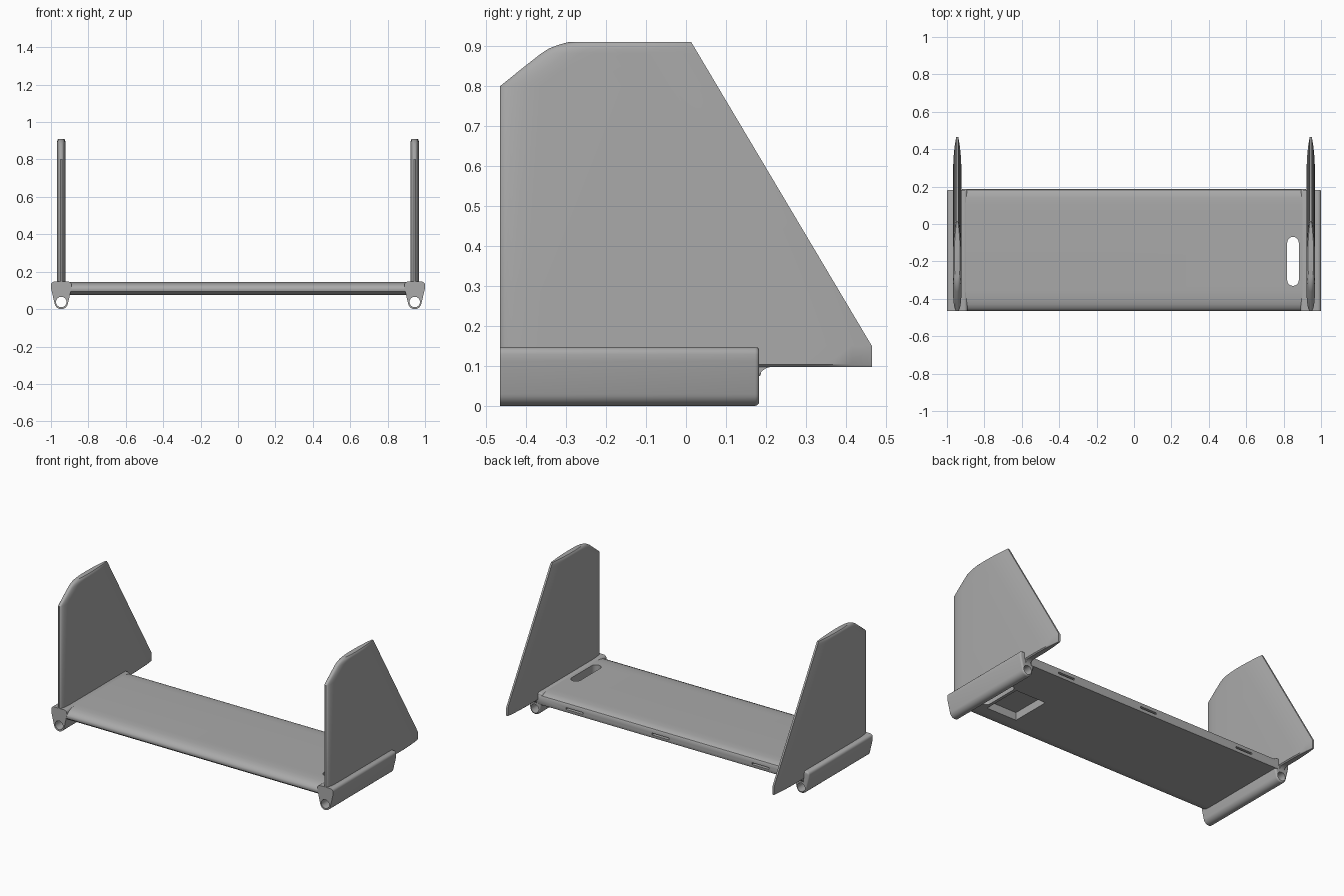
import bpy, bmesh, math
from mathutils import Vector

if "Cube" in bpy.data.objects:
    bpy.data.objects.remove(bpy.data.objects["Cube"])

grey = bpy.data.materials.new("plain grey")
grey.diffuse_color = (0.4, 0.4, 0.4, 1)
grey.use_nodes = True
grey.node_tree.nodes["Principled BSDF"].inputs["Base Color"].default_value = grey.diffuse_color


def loft(name, rings, rear_bevel=0):
    """Skin a list of equal-length rings and cap both ends."""
    bm = bmesh.new()
    vs = [[bm.verts.new(p) for p in r] for r in rings]
    n = len(rings[0])
    for a, b in zip(vs, vs[1:]):
        for i in range(n):
            bm.faces.new((a[i], a[(i + 1) % n], b[(i + 1) % n], b[i]))
    bm.faces.new(vs[0])
    last = bm.faces.new(vs[-1])
    bmesh.ops.recalc_face_normals(bm, faces=bm.faces)
    if rear_bevel:
        bmesh.ops.bevel(bm, geom=list(last.edges), offset=rear_bevel,
                        segments=3, profile=0.5, affect='EDGES')
    me = bpy.data.meshes.new(name)
    bm.to_mesh(me)
    bm.free()
    me.materials.append(grey)
    ob = bpy.data.objects.new(name, me)
    bpy.context.collection.objects.link(ob)
    return ob


def prism(name, outline, axis, a, b, rear_bevel=0):
    """Extrude a 2D outline along x, y or z."""
    def put(p, t):
        q = list(p)
        q.insert(axis, t)
        return Vector(q)
    return loft(name, [[put(p, t) for p in outline] for t in (a, b)], rear_bevel)


def arc(cx, cy, r, a0, a1, n):
    return [(cx + r * math.cos(math.radians(a0 + (a1 - a0) * i / n)),
             cy + r * math.sin(math.radians(a0 + (a1 - a0) * i / n))) for i in range(n + 1)]


def rect(x0, y0, x1, y1):
    return [(x0, y0), (x1, y0), (x1, y1), (x0, y1)]


def activate(ob):
    bpy.ops.object.select_all(action='DESELECT')
    ob.select_set(True)
    bpy.context.view_layer.objects.active = ob


def cut(ob, cutter):
    m = ob.modifiers.new("cut", 'BOOLEAN')
    m.operation, m.solver, m.object = 'DIFFERENCE', 'EXACT', cutter
    activate(ob)
    bpy.ops.object.modifier_apply(modifier=m.name)
    bpy.data.objects.remove(cutter)


def smooth(ob):
    activate(ob)
    bpy.ops.object.shade_smooth_by_angle(angle=math.radians(32))


# horizontal panel: rounded nose, flat belly, softened rear edge
section = [(-0.40, 0.075), (0.185, 0.075), (0.188, 0.08), (0.188, 0.122), (0.183, 0.132),
           (0.17, 0.139), (0.14, 0.144), (0.10, 0.145), (-0.36, 0.145), (-0.40, 0.143),
           (-0.43, 0.138), (-0.45, 0.129), (-0.462, 0.117), (-0.465, 0.106),
           (-0.462, 0.095), (-0.45, 0.084), (-0.43, 0.077)]
panel = prism("horizontal_panel", section, 0, -0.92, 0.92)

# equipment bay under the panel and the rounded slot through it
cut(panel, prism("bay_cutter", rect(0.585, -0.35, 0.80, -0.09), 2, 0.05, 0.125))
slot = arc(0.85, -0.10, 0.031, 0, 180, 10) + arc(0.85, -0.30, 0.031, 180, 360, 10)
cut(panel, prism("slot_cutter", slot, 2, 0.0, 0.2))

# hinge slits in the rear edge
for x in (0.66, 0.05, -0.66):
    cut(panel, prism("slit_cutter", rect(x - 0.06, 0.094, x + 0.06, 0.106), 1, 0.15, 0.25))
smooth(panel)


# fin: airfoil section whose trailing edge follows the sloping rear outline
NOSE = [(0, 0.004), (0.004, 0.009), (0.012, 0.013), (0.03, 0.0175), (0.06, 0.021), (0.10, 0.0225)]
TAIL = [(-0.17, 0.0225), (-0.11, 0.020), (-0.05, 0.014), (0, 0.006)]
# height, front edge, thickness scale
LEVELS = [(0.097, -0.465, 0.7), (0.103, -0.465, 1), (0.15, -0.465, 1), (0.80, -0.465, 1),
          (0.85, -0.403, 1), (0.882, -0.362, 1), (0.894, -0.343, 1),
          (0.903, -0.320, 0.92), (0.910, -0.295, 0.7)]


def fin_ring(cx, z, front, s):
    rear = 0.465 - max(0, z - 0.15) * 0.45 / 0.757
    side = [(front + d, w * s) for d, w in NOSE] + [(rear + d, w * s) for d, w in TAIL]
    return [(cx + w, y, z) for y, w in side] + [(cx - w, y, z) for y, w in reversed(side)]


# end rail outline: rounded top block tapering to a tube
def rail_outline(cx):
    return (arc(cx + 0.037, 0.129, 0.018, 0, 90, 5) + arc(cx - 0.037, 0.129, 0.018, 90, 180, 5)
            + [(cx - 0.055, 0.112)] + arc(cx, 0.036, 0.036, 190, 350, 16) + [(cx + 0.055, 0.112)])


fillet = [(0.165, 0.065), (0.181, 0.065), (0.184, 0.078), (0.191, 0.088),
          (0.202, 0.095), (0.22, 0.099), (0.165, 0.11)]

for side, cx in (("left", -0.945), ("right", 0.945)):
    smooth(loft(side + "_fin", [fin_ring(cx, *lv) for lv in LEVELS]))
    rail = prism(side + "_end_rail", rail_outline(cx), 1, -0.465, 0.183, 0.01)
    cut(rail, prism("bore_cutter", arc(cx, 0.038, 0.028, 0, 345, 23), 1, -0.6, 0.4))
    smooth(rail)
    smooth(prism(side + "_fin_fillet", fillet, 0, cx - 0.016, cx + 0.016))
